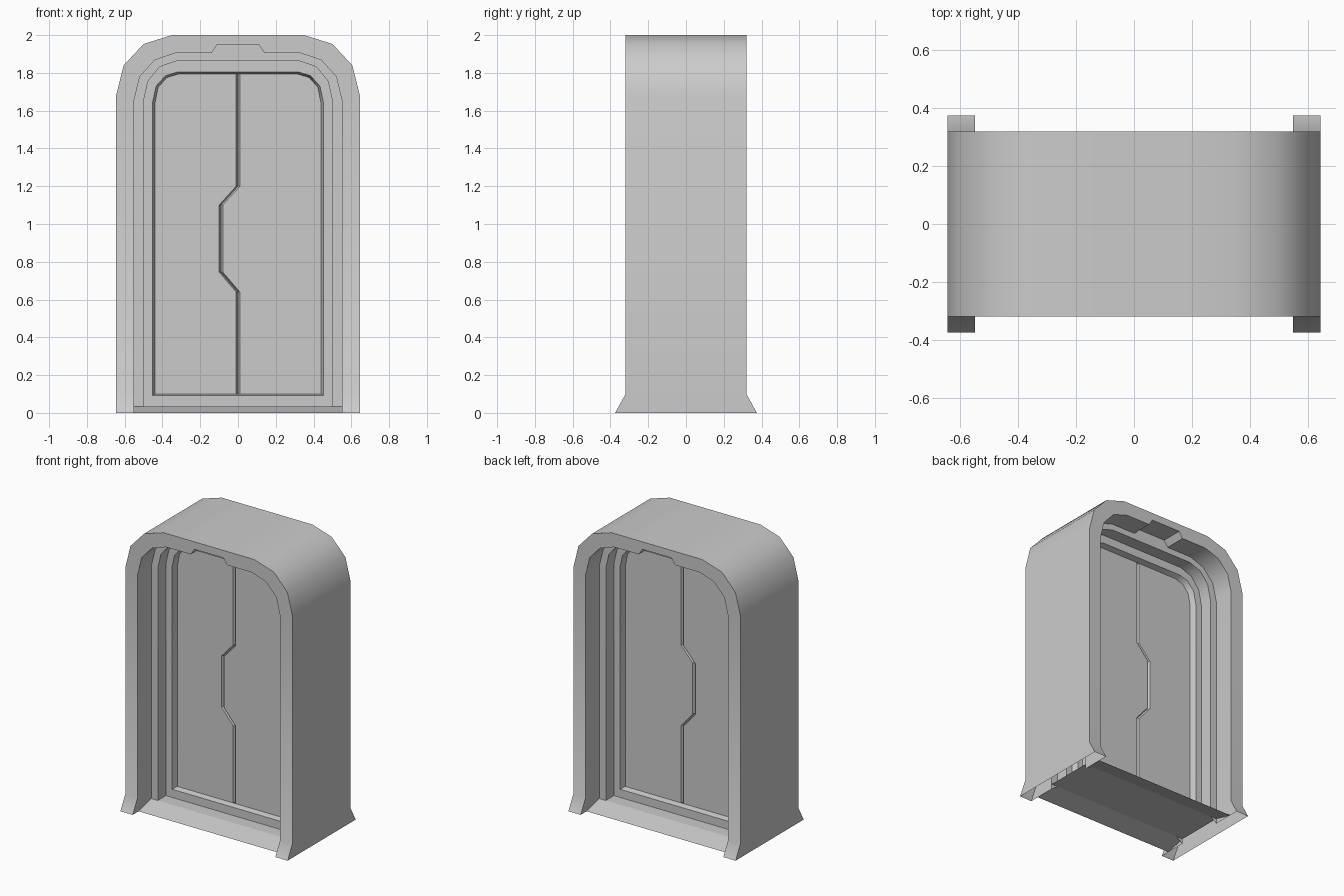
import bpy, bmesh
from math import radians

if "Cube" in bpy.data.objects:
    bpy.data.objects.remove(bpy.data.objects["Cube"])


def make(name, build, smooth=True):
    """Build the front half (y < 0) and mirror it to the back."""
    bm = bmesh.new()
    build(bm)
    bmesh.ops.remove_doubles(bm, verts=bm.verts, dist=0.0001)
    me = bpy.data.meshes.new(name)
    bm.to_mesh(me)
    bm.free()
    ob = bpy.data.objects.new(name, me)
    bpy.context.collection.objects.link(ob)
    bpy.context.view_layer.objects.active = ob
    ob.select_set(True)
    if smooth:
        bpy.ops.object.shade_smooth_by_angle(angle=radians(33))
    m = ob.modifiers.new("mirror_back", 'MIRROR')
    m.use_axis = (False, True, False)
    bpy.ops.object.modifier_apply(modifier=m.name)
    ob.select_set(False)
    return ob


def loft(bm, rows, closed=False):
    vr = [[bm.verts.new(p) for p in r] for r in rows]
    n = len(rows[0])
    for a, b in zip(vr, vr[1:]):
        for i in range(n if closed else n - 1):
            j = (i + 1) % n
            bm.faces.new((a[i], a[j], b[j], b[i]))


def arch(half, y, foot_y=None):
    """Full arch from its right half; the first point may sit at a foot depth."""
    pts = [(x, foot_y if foot_y is not None and i == 0 else y, z)
           for i, (x, z) in enumerate(half)]
    return pts + [(-x, yy, z) for x, yy, z in reversed(pts)]


# Right halves of the nested arches, bottom to top
outer = [(.645, 0), (.645, .1), (.645, 1.68), (.605, 1.84), (.5, 1.953),
         (.35, 2), (.14, 2), (.11, 2)]
opening = [(.55, 0), (.55, .1), (.55, 1.655), (.52, 1.78), (.44, 1.868),
           (.33, 1.905), (.14, 1.905), (.112, 1.948)]
step = [(.5, .035), (.5, .1), (.5, 1.65), (.477, 1.755), (.415, 1.832),
        (.325, 1.863), (.14, 1.863), (.11, 1.863)]
lip = [(.453, .092), (.453, .12), (.453, 1.64), (.434, 1.73), (.384, 1.785),
       (.32, 1.805), (.14, 1.805), (.11, 1.805)]
panel = [(.44, .1), (.44, .12), (.44, 1.635), (.423, 1.723), (.377, 1.775),
         (.315, 1.794), (.14, 1.794), (.11, 1.794)]

# Outer frame with flared feet and a notched opening
make("door_frame", lambda bm: loft(bm, [
    arch(outer, 0), arch(outer, -.32, -.375),
    arch(opening, -.32, -.375), arch(opening, -.17), arch(step, -.17)]))

# Stepped inner jamb, closed along the threshold
make("inner_jamb", lambda bm: loft(bm, [
    arch(step, -.17), arch(step, -.08), arch(lip, -.08), arch(panel, -.04)],
    closed=True))

# Threshold plate with a ramp
make("threshold", lambda bm: loft(bm, [
    [(-.55, y, z), (.55, y, z)] for y, z in
    ((-.31, 0), (-.17, .035), (0, .035))]), smooth=False)

# Door leaves, divided by a stepped seam
seam = [(0, .1), (0, .64), (-.09, .745), (-.09, 1.1), (0, 1.2), (0, 1.794)]


def seam_row(dx, y):
    return [(x + dx, y, z) for x, z in seam]


def leaf(side):
    def build(bm):
        pts = [(side * x, -.04, z) for x, z in panel]
        pts += seam_row(side * .01, -.04)[::-1]
        if side < 0:
            pts.reverse()
        bm.faces.new([bm.verts.new(p) for p in pts])
    return build


make("right_door_leaf", leaf(1), smooth=False)
make("left_door_leaf", leaf(-1), smooth=False)
make("door_seam", lambda bm: loft(bm, [
    seam_row(.01, -.04), seam_row(0, -.02), seam_row(-.01, -.04)]), smooth=False)
